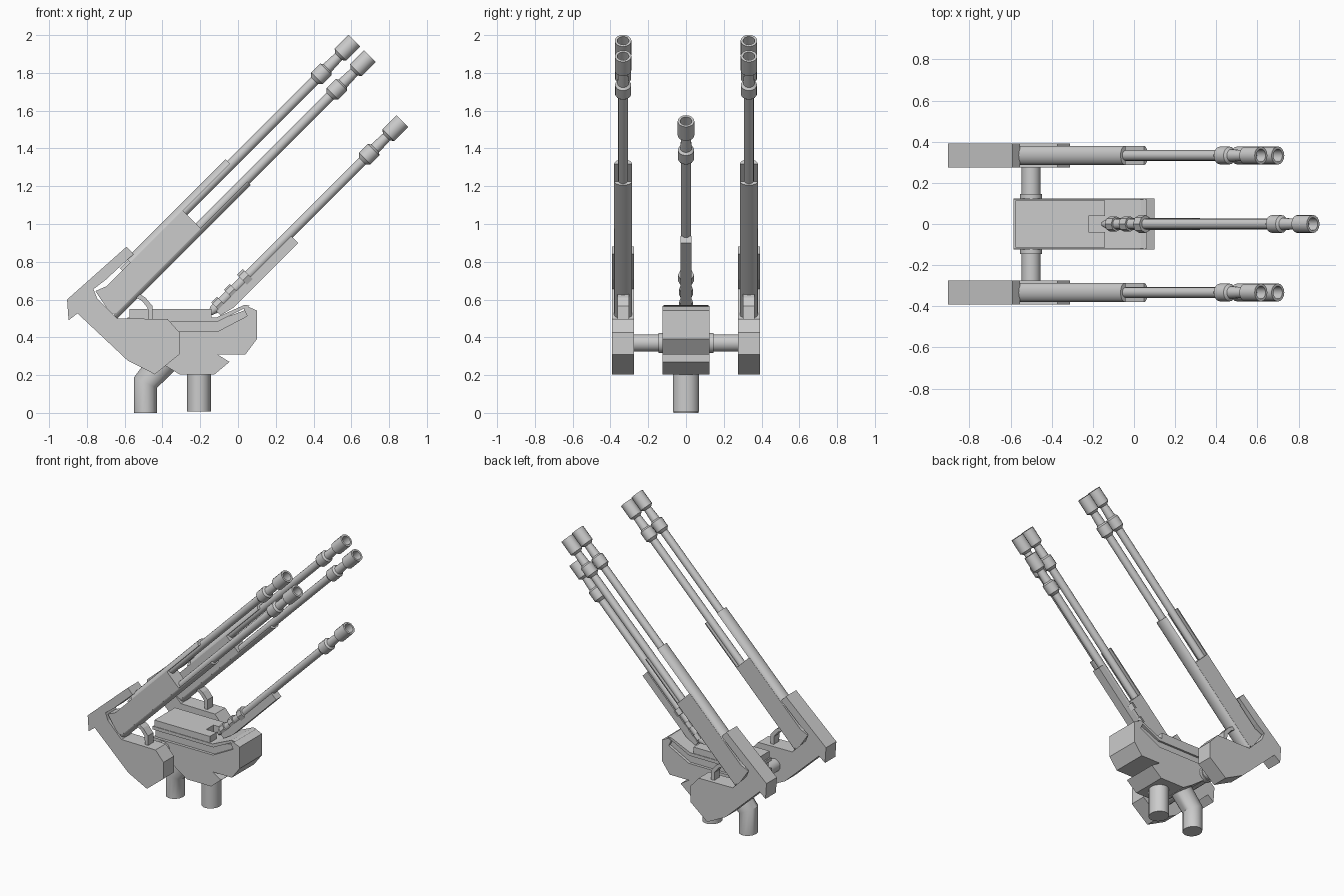
import bpy, bmesh, math
from mathutils import Vector

if "Cube" in bpy.data.objects:
    bpy.data.objects.remove(bpy.data.objects["Cube"])

S = math.sqrt(0.5)


def gun(u, v, y=0.0):
    """Point in the tilted gun frame: u along the barrels, v across them."""
    return Vector(((u - v) * S, y, (u + v) * S))


def finish(name, bm, smooth=False):
    bmesh.ops.recalc_face_normals(bm, faces=bm.faces)
    me = bpy.data.meshes.new(name)
    bm.to_mesh(me)
    bm.free()
    ob = bpy.data.objects.new(name, me)
    bpy.context.collection.objects.link(ob)
    if smooth:
        bpy.ops.object.select_all(action='DESELECT')
        ob.select_set(True)
        bpy.context.view_layer.objects.active = ob
        bpy.ops.object.shade_smooth_by_angle(angle=math.radians(35))
    return ob


def loft(name, rings, smooth=False):
    """Skin a series of equal-sized closed rings and cap both ends."""
    bm = bmesh.new()
    vs = [[bm.verts.new(p) for p in r] for r in rings]
    n = len(vs[0])
    for a, b in zip(vs, vs[1:]):
        for i in range(n):
            j = (i + 1) % n
            bm.faces.new((a[i], a[j], b[j], b[i]))
    bm.faces.new(vs[0])
    bm.faces.new(vs[-1])
    return finish(name, bm, smooth)


def prism(name, pts, y0, y1):
    """Extrude an x-z profile along y."""
    return loft(name, [[Vector((x, y, z)) for x, z in pts] for y in (y0, y1)])


def barrel(name, prof, v, y, sides=16):
    """Lathe (u, radius) points around a gun axis."""
    rings = []
    for u, r in prof:
        ring = []
        for i in range(sides):
            a = 2 * math.pi * i / sides
            ring.append(gun(u, v + r * math.sin(a), y + r * math.cos(a)))
        rings.append(ring)
    return loft(name, rings, True)


def shell(name, u0, u1, v, h, w, y):
    """Half-round cover; negative h bulges downward."""
    arc = [(w * math.cos(math.pi * i / 8), h * math.sin(math.pi * i / 8)) for i in range(9)]
    return loft(name, [[gun(u, v + b, y + a) for a, b in arc] for u in (u0, u1)], True)


def tube(name, centres, rx, ry, sides=14):
    """Leg tube with horizontal rings at (x, z) centres."""
    rings = []
    for x, z, tilt in centres:
        ring = []
        for i in range(sides):
            a = 2 * math.pi * i / sides
            ring.append(Vector((x + rx * math.cos(a), ry * math.sin(a), z + tilt * math.cos(a))))
        rings.append(ring)
    return loft(name, rings, True)


def barrel_profile(start, tip):
    """Plain barrel, collar, neck and hollow muzzle."""
    return [(start, .026), (tip - .300, .026), (tip - .282, .043), (tip - .215, .043),
            (tip - .205, .030), (tip - .120, .026), (tip - .105, .044), (tip, .044),
            (tip, .031), (tip - .06, .031)]


# Twin gun assemblies, one on each side
cradle = [(-.905, .60), (-.59, .88), (-.553, .84), (-.635, .765), (-.70, .705), (-.765, .655),
          (-.745, .605), (-.64, .50), (-.373, .497), (-.31, .426), (-.31, .31), (-.44, .204),
          (-.585, .278), (-.85, .527), (-.897, .49)]
for side, s in (("left", 1), ("right", -1)):
    y = .333 * s
    prism(f"{side}_cradle", cradle, y - .058, y + .058)
    # receiver box sitting in the cradle notch
    box = [gun(.55, .967), gun(.55, .829), gun(-.085, .829), gun(-.105, .85), gun(-.078, .99), gun(-.02, .967)]
    prism(f"{side}_receiver", [(p.x, p.z) for p in box], y - .047, y + .047)
    # covers over and under the pair of barrels
    shell(f"{side}_upper_cover", .16, .903, .962, .034, .047, y)
    shell(f"{side}_lower_cover", -.098, .90, .832, -.027, .047, y)
    barrel(f"{side}_upper_barrel", barrel_profile(.1, 1.83), .957, y)
    barrel(f"{side}_lower_barrel", barrel_profile(.4, 1.83), .841, y)
    # curved strut between cradle and covers
    prism(f"{side}_strut", [(-.53, .635), (-.49, .61), (-.452, .565), (-.45, .48),
                            (-.475, .48), (-.478, .555), (-.51, .595), (-.55, .615)], y - .03, y + .03)

# Central body in stacked layers
prism("body_hull", [(-.585, .43), (-.11, .43), (.1, .54), (.1, .39), (.04, .31), (-.11, .31),
                    (-.045, .27), (-.124, .204), (-.31, .204), (-.385, .25), (-.585, .40)], -.125, .125)
prism("body_inset", [(-.575, .42), (-.11, .42), (.09, .53), (.055, .55), (-.11, .49), (-.575, .49)], -.105, .105)
prism("body_top_plate", [(-.585, .482), (-.11, .482), (.062, .568), (.035, .572), (-.115, .505), (-.585, .505)], -.119, .119)
prism("body_front_lip", [(.05, .51), (.1, .535), (.1, .542), (.045, .566), (.03, .55)], -.125, .125)

# Lid with a slot for the centre gun
lid = [(-.575, -.115), (-.14, -.115), (-.14, -.04), (-.22, -.04),
       (-.22, .04), (-.14, .04), (-.14, .115), (-.575, .115)]
loft("body_lid", [[Vector((x, y, z)) for x, y in lid] for z in (.50, .55)])

# Centre gun with rail and clamp rings
barrel("centre_barrel", [(.265, .012), (.30, .026)] + barrel_profile(.31, 1.708), .477, 0)
for i, (u, r) in enumerate(((.335, .037), (.430, .037), (.535, .043))):
    barrel(f"centre_clamp_{i + 1}", [(u - .022, r), (u + .022, r)], .477, 0, 8)
rail = [gun(.30, .462), gun(.862, .462), gun(.862, .41), gun(.38, .41), gun(.30, .43)]
prism("centre_rail", [(p.x, p.z) for p in rail], -.03, .03)


# Cross axle and its collars
def axle(name, y0, y1, r):
    prism(name, [(-.5 + r * math.cos(2 * math.pi * i / 16), .37 + r * math.sin(2 * math.pi * i / 16))
                 for i in range(16)], y0, y1)
    ob = bpy.data.objects[name]
    bpy.ops.object.select_all(action='DESELECT')
    ob.select_set(True)
    bpy.context.view_layer.objects.active = ob
    bpy.ops.object.shade_smooth_by_angle(angle=math.radians(35))


axle("cross_axle", -.29, .29, .046)
axle("axle_collar_left", .11, .145, .054)
axle("axle_collar_right", -.145, -.11, .054)

# Support legs
tube("front_leg", [(-.207, .008, 0), (-.207, .23, 0)], .063, .07)
tube("rear_leg", [(-.49, 0, 0), (-.49, .16, -.028), (-.36, .31, -.05)], .061, .068)
